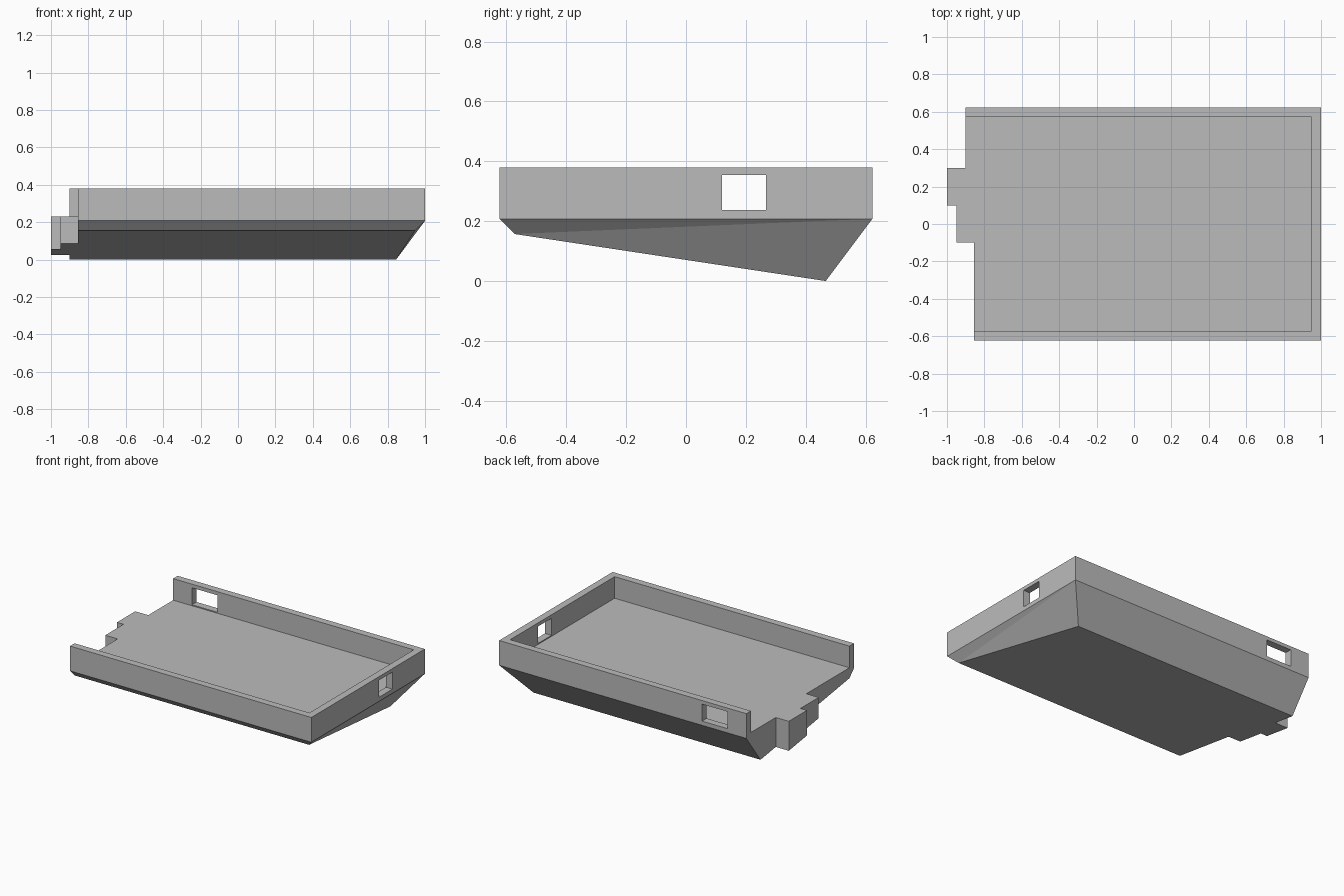
import bpy
import bmesh

old = bpy.data.objects.get("Cube")
if old:
    bpy.data.objects.remove(old, do_unlink=True)

# One plain grey for the whole tray
grey = bpy.data.materials.new("plain grey")
grey.use_nodes = True
colour = (0.5, 0.5, 0.5, 1)
grey.diffuse_color = colour
grey.node_tree.nodes["Principled BSDF"].inputs["Base Color"].default_value = colour

HALF_Y, RIM, TOP, FLOOR, WALL = 0.623, 0.208, 0.38, 0.23, 0.05


def new_object(name, bm):
    bmesh.ops.recalc_face_normals(bm, faces=bm.faces)
    mesh = bpy.data.meshes.new(name)
    bm.to_mesh(mesh)
    bm.free()
    mesh.materials.append(grey)
    obj = bpy.data.objects.new(name, mesh)
    bpy.context.collection.objects.link(obj)
    return obj


def cut_box(target, x, y, z):
    """Cut an axis-aligned box, given as (low, high) ranges, out of the target."""
    bm = bmesh.new()
    bmesh.ops.create_cube(bm, size=1)
    for v in bm.verts:
        v.co = [r[0] if c < 0 else r[1] for c, r in zip(v.co, (x, y, z))]
    cutter = new_object("cutter", bm)
    cutter.hide_render = True
    mod = target.modifiers.new("cut", "BOOLEAN")
    mod.operation = "DIFFERENCE"
    mod.solver = "EXACT"
    mod.object = cutter
    bpy.context.view_layer.objects.active = target
    bpy.ops.object.modifier_apply(modifier=mod.name)
    bpy.data.objects.remove(cutter, do_unlink=True)


# Solid shell: sloping underside, flared skirt and upright rim
bm = bmesh.new()
underside = [(-1, -0.573, 0.157), (0.948, -0.573, 0.157),
             (0.845, 0.467, 0), (-1, 0.467, 0)]
outline = [(-1, -HALF_Y), (1, -HALF_Y), (1, HALF_Y), (-1, HALF_Y)]
levels = [underside] + [[(x, y, z) for x, y in outline] for z in (RIM, TOP)]
rings = [[bm.verts.new(p) for p in level] for level in levels]
bm.faces.new(rings[0])
bm.faces.new(rings[-1])
for low, high in zip(rings, rings[1:]):
    for i in range(4):
        j = (i + 1) % 4
        bm.faces.new((low[i], low[j], high[j], high[i]))
# The skirt on the right end is slightly twisted
twisted = [f for f in bm.faces if len(f.verts) == 4
           and all(v.co.x > 0 for v in f.verts)]
bmesh.ops.triangulate(bm, faces=twisted)
tray = new_object("tray", bm)

# Inside of the tray, open at the left end
inner = HALF_Y - WALL
cut_box(tray, (-2, 1 - WALL), (-inner, inner), (FLOOR, 1))

# Stepped joint along the left end
for edge, y in ((-0.9, (0.3, 1)), (-0.95, (-0.1, 0.1)), (-0.855, (-1, -0.1))):
    cut_box(tray, (-2, edge), y, (-1, 1))

# Openings in the right and back walls
opening = (0.237, 0.355)
cut_box(tray, (0.9, 1.1), (0.12, 0.267), opening)
cut_box(tray, (-0.755, -0.56), (0.5, 0.7), opening)
